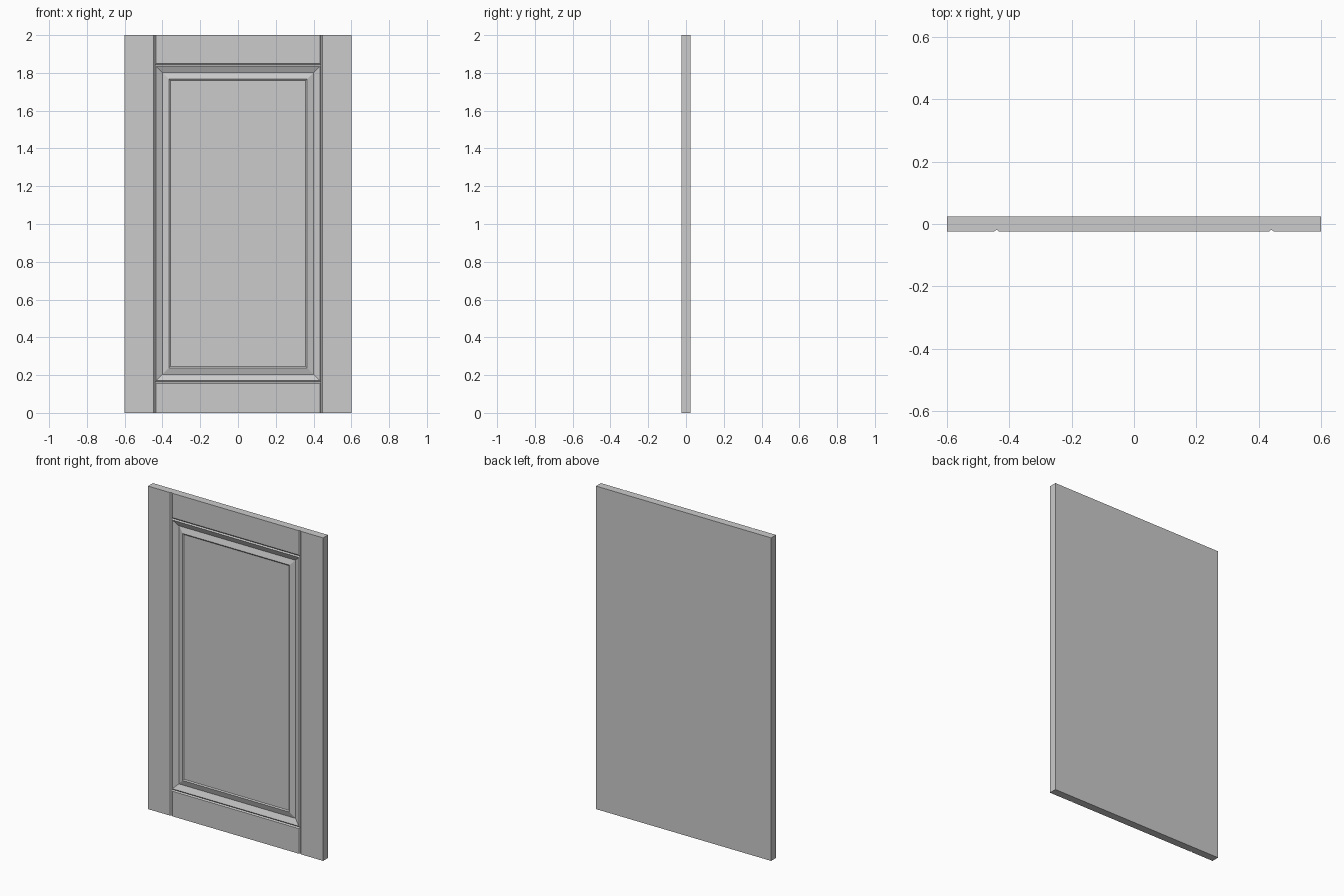
import bpy, bmesh

if "Cube" in bpy.data.objects:
    bpy.data.objects.remove(bpy.data.objects["Cube"])

W, H, F = 0.6, 2.0, 0.024        # half width, height, half thickness
GX, GW, GD = 0.4405, 0.0075, 0.006  # groove centre, half width, depth
Z0, Z1 = 0.163, 1.842            # rail groove centres
FRONT, GROOVE = -F, -F + GD

bm = bmesh.new()


def face(pts):
    bm.faces.new([bm.verts.new(p) for p in pts])


def rect(x0, x1, z0, z1, y):
    return [(x0, y, z0), (x1, y, z0), (x1, y, z1), (x0, y, z1)]


def nested(loops):
    # bands between successive rectangles, capped by the last one
    for a, b in zip(loops, loops[1:]):
        for i in range(4):
            j = (i + 1) % 4
            face([a[i], a[j], b[j], b[i]])
    face(loops[-1])


# centre panel: groove, slope in, raised bevel, small step, flat field
profile = [(0, GROOVE), (GW, FRONT), (0.0405, FRONT + 0.016),
           (0.075, FRONT + 0.005), (0.082, FRONT + 0.010)]
nested([rect(-GX + d, GX - d, Z0 + d, Z1 - d, y) for d, y in profile])

# rails, with groove slopes on the ends and on the panel side
for za, zb, lo, hi in ((0, Z0, 0, GW), (Z1, H, GW, 0)):
    outer = rect(-GX, GX, za, zb, GROOVE)
    inner = rect(-GX + GW, GX - GW, za + lo, zb - hi, FRONT)
    for i in range(4):
        if (i == 0 and lo == 0) or (i == 2 and hi == 0):
            continue
        j = (i + 1) % 4
        face([outer[i], outer[j], inner[j], inner[i]])
    face(inner)

# stiles, with groove slope and outer edge
for s in (-1, 1):
    section = [(s * GX, GROOVE), (s * (GX + GW), FRONT), (s * W, FRONT), (s * W, F)]
    for za, zb in ((0, Z0), (Z0, Z1), (Z1, H)):
        for (xa, ya), (xb, yb) in zip(section, section[1:]):
            face([(xa, ya, za), (xb, yb, za), (xb, yb, zb), (xa, ya, zb)])

# back, and notched top and bottom ends
half = [(W, F), (W, FRONT), (GX + GW, FRONT), (GX, GROOVE), (GX - GW, FRONT)]
ends = half + [(-x, y) for x, y in reversed(half)]
for z in (0, H):
    face([(x, y, z) for x, y in ends])
face([(x, F, z) for x, z in ((-W, 0), (-W, Z0), (-W, Z1), (-W, H),
                             (W, H), (W, Z1), (W, Z0), (W, 0))])

bmesh.ops.remove_doubles(bm, verts=bm.verts, dist=1e-5)
bmesh.ops.recalc_face_normals(bm, faces=bm.faces)
bmesh.ops.dissolve_limit(bm, angle_limit=0.001, verts=bm.verts, edges=bm.edges)

mesh = bpy.data.meshes.new("panel_door")
bm.to_mesh(mesh)
bm.free()
door = bpy.data.objects.new("panel_door", mesh)
bpy.context.collection.objects.link(door)
